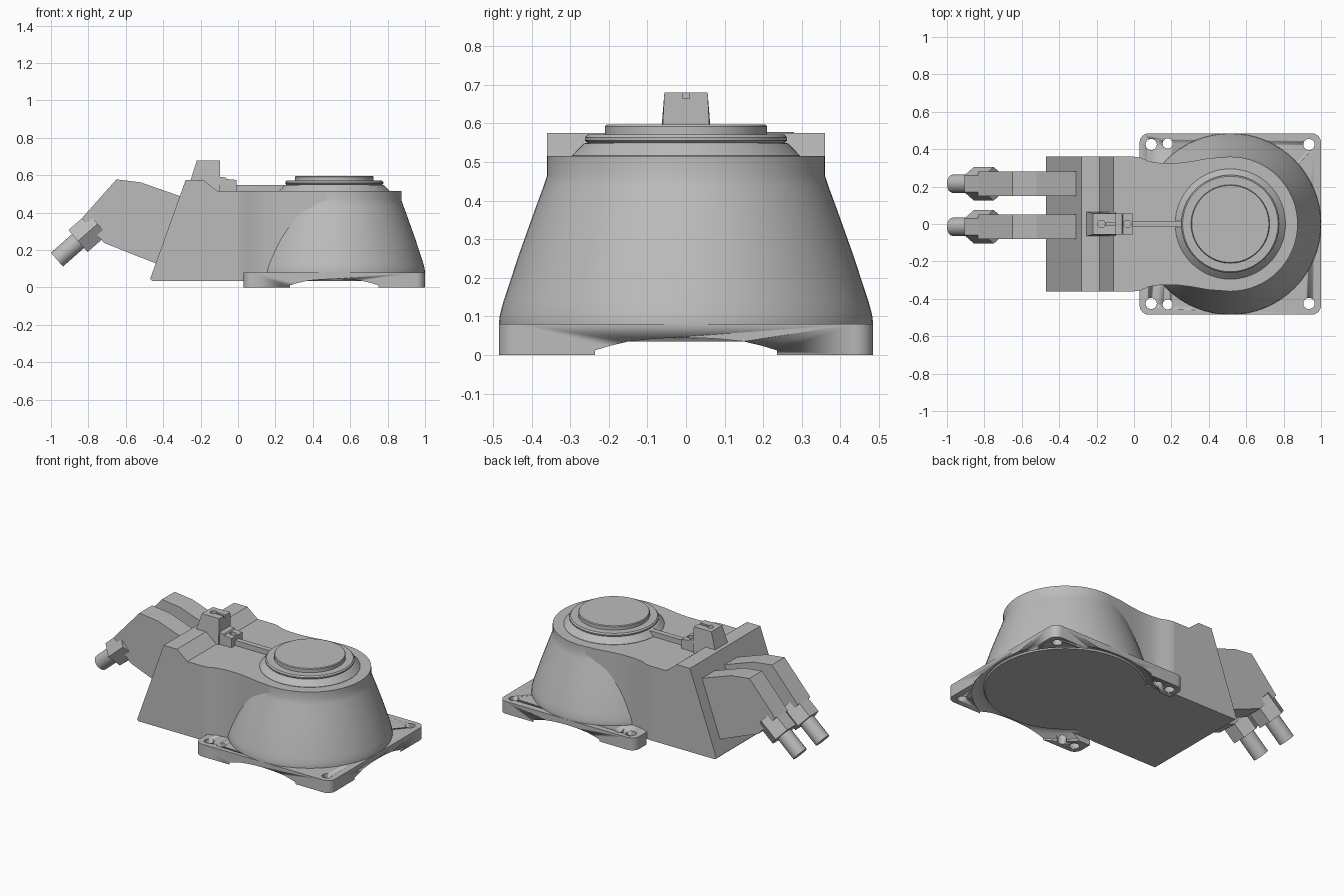
import bpy, bmesh, math
from mathutils import Vector

if "Cube" in bpy.data.objects:
    bpy.data.objects.remove(bpy.data.objects["Cube"])

grey = bpy.data.materials.new("plain grey")
grey.use_nodes = True
grey.diffuse_color = (0.5, 0.5, 0.5, 1)
grey.node_tree.nodes["Principled BSDF"].inputs["Base Color"].default_value = (0.5, 0.5, 0.5, 1)

CX = 0.515  # axis of the round housing


def finish(name, bm, smooth=False):
    bmesh.ops.recalc_face_normals(bm, faces=bm.faces)
    mesh = bpy.data.meshes.new(name)
    bm.to_mesh(mesh)
    bm.free()
    mesh.materials.append(grey)
    ob = bpy.data.objects.new(name, mesh)
    bpy.context.collection.objects.link(ob)
    if smooth:
        bpy.ops.object.select_all(action='DESELECT')
        bpy.context.view_layer.objects.active = ob
        ob.select_set(True)
        bpy.ops.object.shade_smooth_by_angle(angle=math.radians(28))
    return ob


def prism(name, points, lo, hi, axis="z", smooth=False):
    """Extrude a closed outline from lo to hi along z or y."""
    place = (lambda a, b, h: (a, b, h)) if axis == "z" else (lambda a, b, h: (a, h, b))
    bm = bmesh.new()
    low = [bm.verts.new(place(a, b, lo)) for a, b in points]
    high = [bm.verts.new(place(a, b, hi)) for a, b in points]
    bm.faces.new(low)
    bm.faces.new(high)
    for i in range(len(points)):
        j = (i + 1) % len(points)
        bm.faces.new((low[i], low[j], high[j], high[i]))
    return finish(name, bm, smooth)


def lathe(name, profile, base=(CX, 0, 0), axis=(0, 0, 1), sides=64, turn=0, smooth=True):
    """Closed solid from (radius, height) rings about an axis."""
    rot = Vector(axis).to_track_quat('Z', 'Y')
    bm = bmesh.new()
    rings = []
    for r, h in profile:
        angles = [turn + math.tau * k / sides for k in range(sides)]
        rings.append([bm.verts.new(Vector(base) + rot @ Vector((r * math.cos(a), r * math.sin(a), h)))
                      for a in angles])
    for p, q in zip(rings, rings[1:]):
        for k in range(sides):
            n = (k + 1) % sides
            bm.faces.new((p[k], p[n], q[n], q[k]))
    bm.faces.new(rings[0])
    bm.faces.new(rings[-1])
    return finish(name, bm, smooth)


def cut(ob, cutters):
    for c in cutters:
        c.hide_render = True
        mod = ob.modifiers.new("cut", 'BOOLEAN')
        mod.operation = 'DIFFERENCE'
        mod.solver = 'EXACT'
        mod.object = c
        bpy.context.view_layer.objects.active = ob
        bpy.ops.object.modifier_apply(modifier=mod.name)
        bpy.data.objects.remove(c)


def hole(x, y, r, lo, hi):
    return lathe("hole_cutter", [(r, lo), (r, hi)], (x, y, 0), sides=24)


# Mounting plate with rounded corners, bolt holes and a dished underside
half, rad = 0.485, 0.05
outline = []
for q, (sx, sy) in enumerate([(1, 1), (-1, 1), (-1, -1), (1, -1)]):
    for k in range(7):
        a = math.pi / 2 * (q + k / 6)
        outline.append((CX + sx * (half - rad) + rad * math.cos(a),
                        sy * (half - rad) + rad * math.sin(a)))
plate = prism("mounting_plate", outline, 0, 0.08, smooth=True)
dish = lathe("dish_cutter", [(0.54, -0.05), (0.54, 0.012), (0.508, 0.035), (0.485, 0.045)])
slot = prism("slot_cutter", [(-0.1, -0.36), (0.2, -0.36), (0.2, 0.36), (-0.1, 0.36)], -0.05, 0.036)
holes = [hole(x, s * y, r, -0.1, 0.2) for s in (1, -1)
         for x, y, r in ((0.935, 0.425, 0.03), (0.092, 0.425, 0.03), (0.18, 0.43, 0.027))]
cut(plate, [dish, slot] + holes)

# Tapered round housing
lathe("round_housing", [(0.465, 0.035), (0.483, 0.06), (0.485, 0.08), (0.482, 0.105), (0.474, 0.135),
                        (0.433, 0.26), (0.392, 0.375), (0.368, 0.44), (0.36, 0.465), (0.36, 0.515)])

# Stepped collar and round cap
lathe("collar", [(0.295, 0.51), (0.295, 0.517), (0.265, 0.548), (0.255, 0.55), (0.262, 0.556),
                 (0.262, 0.563), (0.255, 0.571)])
lathe("round_cap", [(0.21, 0.565), (0.21, 0.592), (0.206, 0.597)])

# Neck that blends the housing into the arm
side = [(0, 0.36), (0.035, 0.355), (0.08, 0.335), (0.14, 0.326), (0.22, 0.325),
        (0.3, 0.334), (0.4, 0.352), (CX, 0.36)]
prism("neck", side + [(x, -y) for x, y in reversed(side)], 0.035, 0.515, smooth=True)

# Arm with slanted end face and raised rim
prism("arm", [(-0.46, 0.035), (0, 0.035), (0, 0.515), (-0.11, 0.515), (-0.185, 0.575),
              (-0.28, 0.575), (-0.47, 0.045)], -0.36, 0.36, "y")

# Rib along the top
prism("top_rib", [(-0.02, 0.51), (0.27, 0.51), (0.27, 0.548), (-0.02, 0.548)], -0.017, 0.017, "y")

# Tall indicator block, tapered towards its top
block = prism("indicator_block", [(-0.255, 0.57), (-0.095, 0.51), (-0.095, 0.68), (-0.22, 0.68)],
              -0.065, 0.065, "y")
for v in block.data.vertices:
    if v.co.z > 0.6:
        v.co.y *= 0.86
groove = prism("groove_cutter", [(-0.15, 0.664), (0, 0.664), (0, 0.7), (-0.15, 0.7)], -0.009, 0.009, "y")
cut(block, [hole(-0.175, 0, 0.02, 0.655, 0.7), groove])

# Low stepped block in front of it
low_block = prism("low_block", [(-0.1, 0.51), (-0.008, 0.51), (-0.008, 0.575), (-0.06, 0.58),
                                (-0.065, 0.588), (-0.1, 0.592)], -0.055, 0.055, "y")
cut(low_block, [hole(-0.035, 0, 0.02, 0.555, 0.7)])

# Two angled cable connectors: body, hexagonal nut and barrel
axis = Vector((0.75, 0, 0.66)).normalized()
for label, y in (("right", -0.015), ("left", 0.215)):
    prism(label + "_connector_body", [(-0.65, 0.578), (-0.835, 0.37), (-0.715, 0.238), (-0.43, 0.125),
                                      (-0.3, 0.485), (-0.52, 0.562)], y - 0.065, y + 0.065, "y")
    tip = Vector((-0.968, y, 0.149))
    flat = (axis.to_track_quat('Z', 'Y').inverted() @ Vector((0, 1, 0)))
    lathe(label + "_nut", [(0.09, 0.15), (0.09, 0.29)], tip, axis, 6,
          math.atan2(flat.y, flat.x), smooth=False)
    lathe(label + "_barrel", [(0.049, 0), (0.049, 0.2)], tip, axis, 24)
